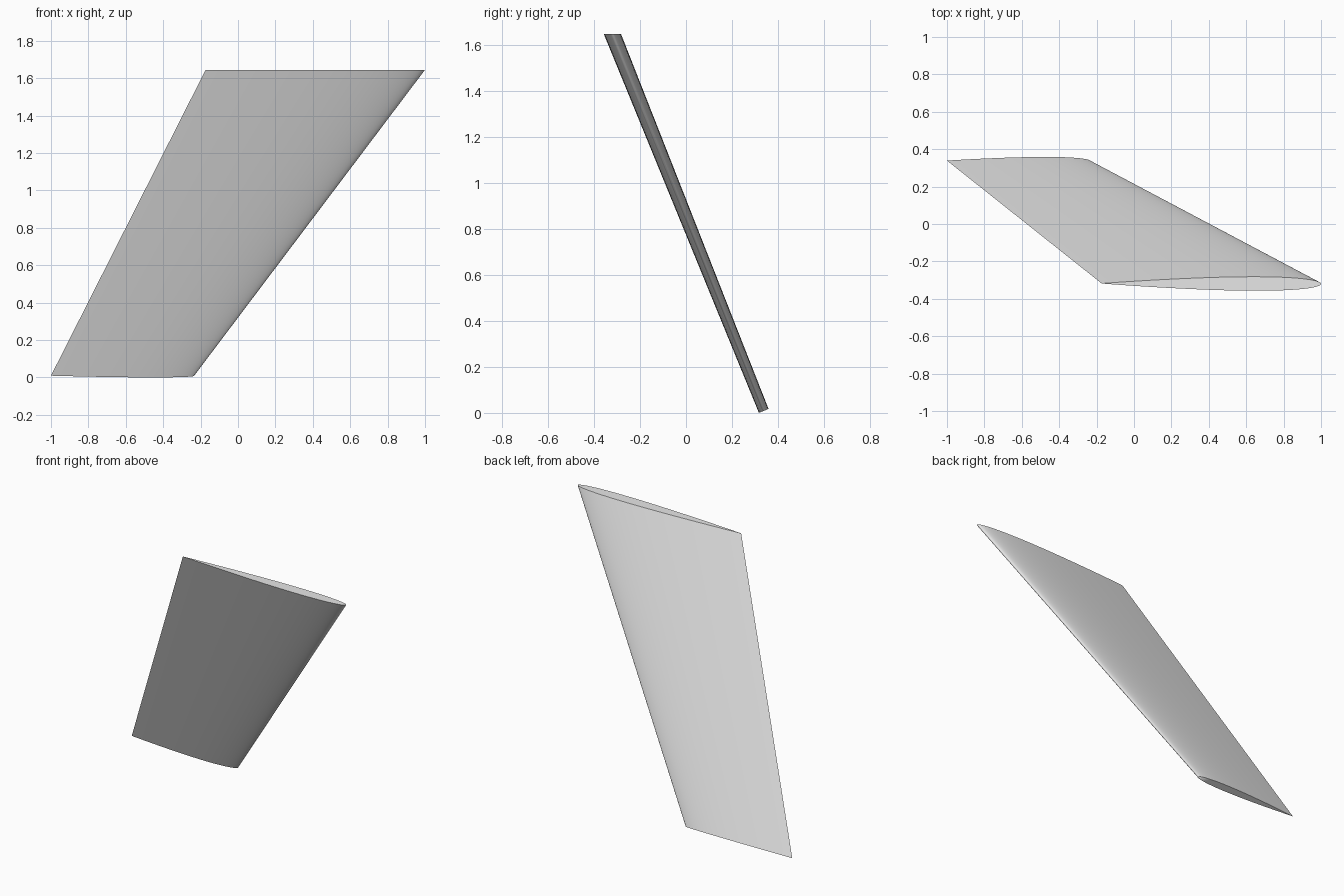
import bpy
import bmesh
import math
from mathutils import Vector

cube = bpy.data.objects.get("Cube")
if cube:
    bpy.data.objects.remove(cube, do_unlink=True)

STEPS = 40  # stations along each side of the section


def half_thickness(u):
    """Symmetric foil half thickness, scaled so the maximum is 1."""
    return 2 * (1.4845 * math.sqrt(u) - 0.63 * u - 1.758 * u**2
                + 1.4215 * u**3 - 0.518 * u**4)


def foil_section(leading, trailing, thick):
    """Closed ring of points; thick is the half-thickness vector."""
    le, te, thick = Vector(leading), Vector(trailing), Vector(thick)
    ring = []
    for i in range(2 * STEPS):
        angle = math.pi * i / STEPS
        u = (1 + math.cos(angle)) / 2      # 1 at trailing edge, 0 at leading
        side = 1 if i < STEPS else -1
        h = 0 if i in (0, STEPS) else side * half_thickness(u)
        ring.append(le.lerp(te, u) + thick * h)
    return ring


# Tip is cut square to the span, root is cut level
tip = foil_section((-0.235, 0.337, 0.0085), (-1.0, 0.339, 0.0095), (0, 0.021, 0.0085))
root = foil_section((1.0, -0.320, 1.645), (-0.173, -0.318, 1.645), (0, 0.0375, 0))

# Skin between the two sections, with closed ends
bm = bmesh.new()
low = [bm.verts.new(p) for p in tip]
high = [bm.verts.new(p) for p in root]
for i in range(len(low)):
    j = (i + 1) % len(low)
    bm.faces.new((low[i], low[j], high[j], high[i]))
bm.faces.new(low)
bm.faces.new(high)
bmesh.ops.recalc_face_normals(bm, faces=bm.faces[:])

mesh = bpy.data.meshes.new("fin_blade")
bm.to_mesh(mesh)
bm.free()
blade = bpy.data.objects.new("fin_blade", mesh)
bpy.context.collection.objects.link(blade)

# Plain grey finish
grey = bpy.data.materials.new("light_grey")
grey.use_nodes = True
grey.diffuse_color = (0.8, 0.8, 0.8, 1)
grey.node_tree.nodes["Principled BSDF"].inputs["Base Color"].default_value = (0.8, 0.8, 0.8, 1)
mesh.materials.append(grey)

# Smooth skin, crisp trailing edge and ends
bpy.ops.object.select_all(action="DESELECT")
blade.select_set(True)
bpy.context.view_layer.objects.active = blade
bpy.ops.object.shade_smooth_by_angle(angle=math.radians(60))
